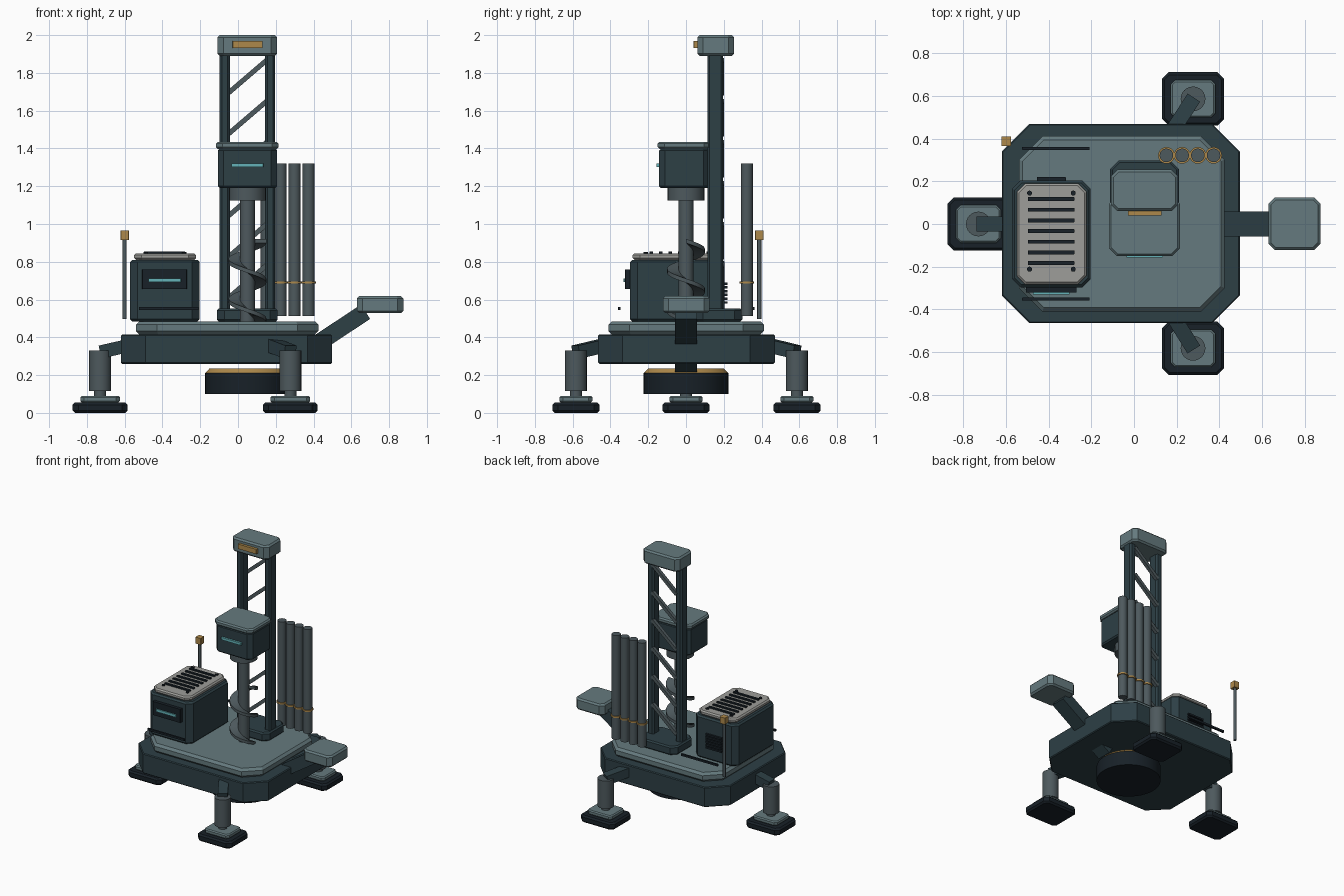
import bpy, bmesh, math
from mathutils import Vector

if "Cube" in bpy.data.objects:
    bpy.data.objects.remove(bpy.data.objects["Cube"])


def mat(name, *c):
    m = bpy.data.materials.new(name)
    m.diffuse_color = (*c, 1)
    m.use_nodes = True
    m.node_tree.nodes["Principled BSDF"].inputs["Base Color"].default_value = m.diffuse_color
    return m


TEAL = mat("dark_teal", .026, .05, .06)
DARK = mat("near_black", .009, .015, .021)
PLATE = mat("plate_grey", .13, .195, .21)
STEEL = mat("steel", .075, .1, .11)
GOLD = mat("amber", .42, .25, .07)
LID = mat("light_grey", .34, .34, .32)
CYAN = mat("cyan", .13, .45, .48)


def finish(name, bm, m, smooth=False):
    bmesh.ops.recalc_face_normals(bm, faces=bm.faces)
    me = bpy.data.meshes.new(name)
    bm.to_mesh(me)
    bm.free()
    me.materials.append(m)
    ob = bpy.data.objects.new(name, me)
    bpy.context.collection.objects.link(ob)
    if smooth:
        bpy.context.view_layer.objects.active = ob
        ob.select_set(True)
        bpy.ops.object.shade_smooth_by_angle(angle=math.radians(35))
        ob.select_set(False)
    return ob


def slab(name, x, y, z, m, c=0.0, b=0.0):
    """Box with plan corners cut by c and top/bottom edges chamfered by b."""
    bm = bmesh.new()
    c = max(c, .0015)
    levels = [(z[0], b), (z[0] + b, 0), (z[1] - b, 0), (z[1], b)] if b else [(z[0], 0), (z[1], 0)]
    rings = []
    for h, i in levels:
        x0, x1, y0, y1 = x[0] + i, x[1] - i, y[0] + i, y[1] - i
        k = max(c - i * .586, .001)
        pts = [(x0 + k, y0), (x1 - k, y0), (x1, y0 + k), (x1, y1 - k),
               (x1 - k, y1), (x0 + k, y1), (x0, y1 - k), (x0, y0 + k)]
        rings.append([bm.verts.new((*p, h)) for p in pts])
    for a, d in zip(rings, rings[1:]):
        for i in range(8):
            j = (i + 1) % 8
            bm.faces.new((a[i], a[j], d[j], d[i]))
    bm.faces.new(rings[0][::-1])
    bm.faces.new(rings[-1])
    return finish(name, bm, m)


def cyl(name, x, y, z0, z1, r, m, n=24, r2=None):
    bm = bmesh.new()
    bmesh.ops.create_cone(bm, cap_ends=True, segments=n, radius1=r,
                          radius2=r if r2 is None else r2, depth=z1 - z0)
    bmesh.ops.translate(bm, verts=bm.verts, vec=(x, y, (z0 + z1) / 2))
    return finish(name, bm, m, True)


def beam(name, a, b, w, h, m):
    """Rectangular bar from a to b; w is horizontal, h is the other thickness."""
    a, b = Vector(a), Vector(b)
    d = (b - a).normalized()
    s = d.cross(Vector((0, 0, 1))).normalized()
    u = s.cross(d)
    bm = bmesh.new()
    r = [[bm.verts.new(p + s * i * w / 2 + u * j * h / 2)
          for i, j in ((-1, -1), (1, -1), (1, 1), (-1, 1))] for p in (a, b)]
    for i in range(4):
        j = (i + 1) % 4
        bm.faces.new((r[0][i], r[0][j], r[1][j], r[1][i]))
    bm.faces.new(r[0])
    bm.faces.new(r[1])
    return finish(name, bm, m)


# chassis and deck
slab("chassis", (-.62, .497), (-.465, .47), (.26, .415), TEAL, .13, .006)
slab("deck_plate", (-.54, .425), (-.41, .412), (.415, .485), PLATE, .11, .018)

# three outriggers
legs = {"left": ((-.73, 0), (-.52, 0)), "front": ((.277, -.583), (.15, -.38)),
        "back": ((.277, .587), (.15, .39))}
for side, ((x, y), (ax, ay)) in legs.items():
    slab(side + "_foot", (x - .145, x + .145), (y - .125, y + .125), (0, .055), DARK, .03, .012)
    slab(side + "_foot_plate", (x - .105, x + .105), (y - .088, y + .088), (.055, .09), PLATE, .02, .008)
    cyl(side + "_leg_piston", x, y, .085, .13, .032, STEEL)
    cyl(side + "_leg_cylinder", x, y, .115, .33, .058, STEEL)
    beam(side + "_leg_arm", (ax, ay, .37), (x, y, .322), .07, .07, TEAL)

# bore drum below the chassis
cyl("bore_drum", .05, 0, .1, .21, .225, DARK, 40)
cyl("bore_drum_ring", .05, 0, .21, .236, .225, GOLD, 40, .2)

# counterweight on its arm
beam("counterweight_arm", (.25, 0, .255), (.675, 0, .535), .116, .09, TEAL)
slab("counterweight", (.63, .875), (-.122, .125), (.528, .618), PLATE, .03, .012)

# power unit with vented lid
slab("power_unit", (-.572, -.203), (-.297, .205), (.485, .81), TEAL, .04, .012)
slab("power_unit_lid", (-.55, -.222), (-.283, .19), (.81, .845), LID, .04, .01)
for i in range(7):
    y = -.183 + i * .05
    slab(f"lid_vent_{i}", (-.498, -.28), (y - .009, y + .009), (.84, .855), DARK)
for x in (-.49, -.285):
    for y in (-.212, .145):
        cyl("lid_bolt", x, y, .84, .853, .012, DARK, 10)
slab("control_panel", (-.507, -.27), (-.322, -.29), (.655, .76), DARK)
slab("panel_light", (-.475, -.302), (-.33, -.315), (.692, .712), CYAN)
for i in range(6):
    z = .578 + i * .02
    slab(f"rear_louvre_{i}", (-.455, -.32), (.2, .22), (z, z + .013), DARK)
for y in (-.353, .355):
    slab("side_rail", (-.525, -.208), (y - .007, y + .007), (.545, .56), DARK)

# mast with diagonal bracing
slab("mast_base", (-.112, .21), (.05, .298), (.485, .553), TEAL, .04, .01)
for side, x in (("left", -.07), ("right", .17)):
    slab(side + "_mast_rail", (x - .027, x + .027), (.113, .196), (.54, 1.9), TEAL, .012)
for i in range(6):
    z = .605 + i * .217
    beam(f"mast_brace_{i}", (-.055, .188, z), (.155, .188, z + .18), .026, .026, STEEL)
slab("mast_cap", (-.108, .206), (.06, .255), (1.89, 2), PLATE, .03, .012)
slab("mast_cap_plate", (-.028, .13), (.04, .065), (1.933, 1.97), GOLD)

# drill head
slab("drill_head", (-.106, .206), (-.142, .122), (1.19, 1.4), TEAL, .03, .01)
slab("drill_head_cap", (-.117, .215), (-.15, .13), (1.397, 1.435), PLATE, .035, .01)
slab("drill_head_light", (-.035, .135), (-.157, -.135), (1.301, 1.32), CYAN)
cyl("drill_chuck", .05, 0, 1.125, 1.195, .098, STEEL)
cyl("auger_shaft", .05, 0, .48, 1.13, .04, STEEL)

# spiral auger flight
bm = bmesh.new()
prev, N = None, 56
for i in range(N + 1):
    a = i / N * 4 * math.pi
    z = .91 - .42 * i / N
    ring = [bm.verts.new((.05 + r * math.cos(a), r * math.sin(a), z + dz))
            for r, dz in ((.035, -.011), (.1, -.011), (.1, .011), (.035, .011))]
    if prev:
        for k in range(4):
            j = (k + 1) % 4
            bm.faces.new((prev[k], prev[j], ring[j], ring[k]))
    if i in (0, N):
        bm.faces.new(ring)
    prev = ring
finish("auger_flight", bm, STEEL, True)

# spare drill rods with retaining bands
for i in range(4):
    x = .152 + i * .0738
    cyl(f"spare_rod_{i}", x, .322, .512, 1.32, .032, STEEL, 20)
    cyl(f"rod_band_{i}", x, .322, .684, .696, .039, GOLD, 20)

# beacon pole
cyl("beacon_pole", -.6, .388, .497, .92, .011, STEEL, 12)
slab("beacon", (-.622, -.577), (.366, .411), (.915, .965), GOLD)
